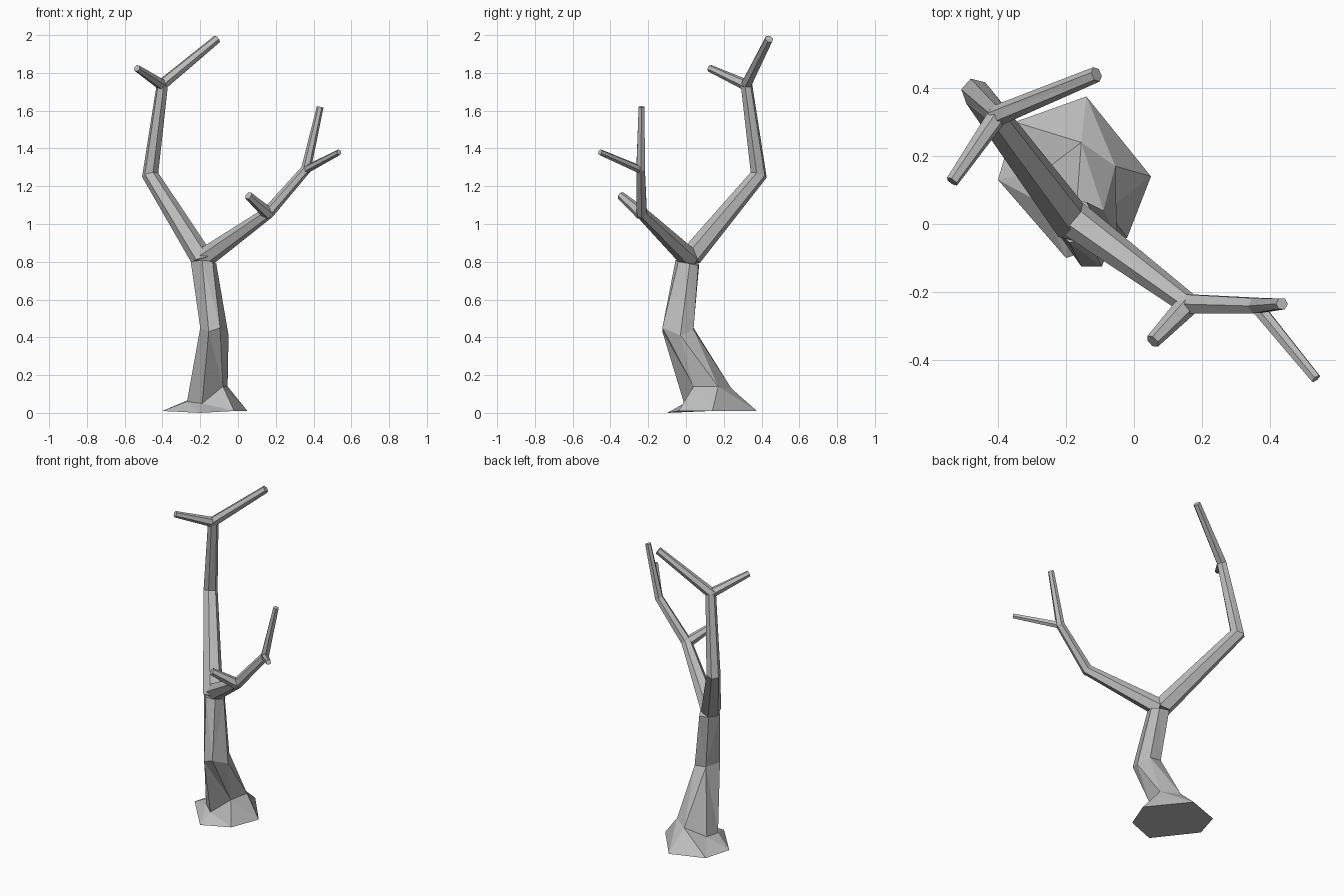
import bpy
import bmesh
import math
from mathutils import Vector

cube = bpy.data.objects.get("Cube")
if cube:
    bpy.data.objects.remove(cube, do_unlink=True)

SIDES = 6

bark = bpy.data.materials.new("grey_bark")
bark.use_nodes = True
bark.diffuse_color = (0.5, 0.5, 0.5, 1)
bark.node_tree.nodes["Principled BSDF"].inputs["Base Color"].default_value = (0.5, 0.5, 0.5, 1)


def loft(name, rings):
    """Skin a list of equal-sized rings and cap both ends."""
    bm = bmesh.new()
    loops = [[bm.verts.new(p) for p in ring] for ring in rings]
    for low, high in zip(loops, loops[1:]):
        n = len(low)
        for i in range(n):
            j = (i + 1) % n
            bm.faces.new((low[i], low[j], high[j], high[i]))
    bm.faces.new(loops[0][::-1])
    bm.faces.new(loops[-1])
    bmesh.ops.triangulate(bm, faces=[f for f in bm.faces if len(f.verts) == 4])
    bmesh.ops.recalc_face_normals(bm, faces=bm.faces[:])
    mesh = bpy.data.meshes.new(name)
    bm.to_mesh(mesh)
    bm.free()
    mesh.materials.append(bark)
    obj = bpy.data.objects.new(name, mesh)
    bpy.context.collection.objects.link(obj)
    return obj


def limb(name, path, radii, start=None):
    """Tapered tube whose rings lie on the mitre plane of each bend."""
    pts = [Vector(p) for p in path]
    dirs = [(b - a).normalized() for a, b in zip(pts, pts[1:])]
    side = dirs[0].orthogonal().normalized()
    rings = []
    for k, (p, r) in enumerate(zip(pts, radii)):
        before, after = dirs[max(k - 1, 0)], dirs[min(k, len(dirs) - 1)]
        plane = (before + after).normalized()
        if k == 0 and start:
            plane = Vector(start).normalized()
        side = (side - before * side.dot(before)).normalized()
        up = before.cross(side)
        ring = []
        for i in range(SIDES):
            a = math.tau * i / SIDES
            off = (side * math.cos(a) + up * math.sin(a)) * r
            # slide along the limb onto the mitre plane
            off -= before * (off.dot(plane) / before.dot(plane))
            ring.append(p + off)
        rings.append(ring)
    return loft(name, rings)


# Trunk with flared root foot
foot = [(-0.40, 0.13, 0.01), (-0.20, -0.10, 0.0), (-0.02, -0.04, 0.01),
        (0.05, 0.14, 0.01), (-0.14, 0.375, 0.01), (-0.35, 0.30, 0.01)]
ankle = [(-0.27, 0.06, 0.06), (-0.19, -0.01, 0.05), (-0.08, 0.04, 0.14),
         (-0.055, 0.17, 0.14), (-0.155, 0.24, 0.13), (-0.26, 0.16, 0.07)]
knee = [(-0.20, -0.06, 0.45), (-0.155, -0.125, 0.43), (-0.095, -0.125, 0.45),
        (-0.05, -0.03, 0.41), (-0.09, 0.04, 0.44), (-0.17, 0.04, 0.45)]
fork = [(-0.25, 0.01, 0.80), (-0.19, -0.055, 0.81), (-0.135, -0.04, 0.80),
        (-0.115, 0.02, 0.79), (-0.14, 0.065, 0.78), (-0.21, 0.07, 0.79)]
loft("trunk", [foot, ankle, knee, fork])

# Tall back limb and its twig
limb("back_limb",
     [(-0.185, 0.01, 0.81), (-0.465, 0.385, 1.26), (-0.40, 0.32, 1.74), (-0.11, 0.44, 1.98)],
     [0.06, 0.042, 0.031, 0.023], start=(-0.2, 0.2, 1))
limb("back_twig", [(-0.40, 0.32, 1.735), (-0.535, 0.125, 1.825)], [0.03, 0.019])

# Lower front limb and its two twigs
limb("front_limb",
     [(-0.185, 0.02, 0.815), (0.16, -0.235, 1.06), (0.36, -0.24, 1.29), (0.435, -0.235, 1.62)],
     [0.055, 0.032, 0.026, 0.018])
limb("front_outer_twig", [(0.355, -0.235, 1.285), (0.535, -0.455, 1.38)], [0.022, 0.016])
limb("front_inner_twig", [(0.16, -0.235, 1.055), (0.055, -0.345, 1.15)], [0.034, 0.022])
